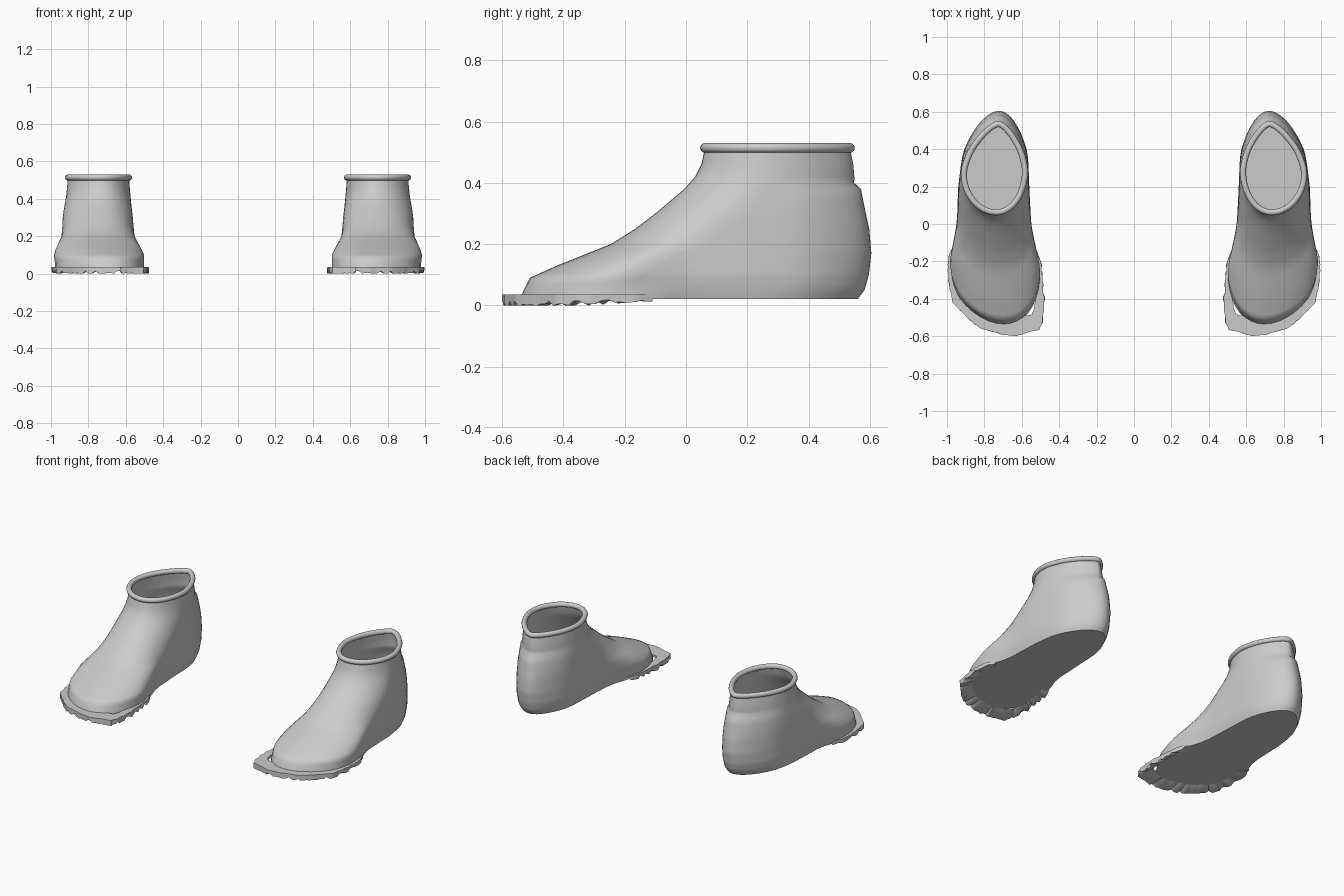
import bpy, bmesh, math, random

if "Cube" in bpy.data.objects:
    bpy.data.objects.remove(bpy.data.objects["Cube"])

random.seed(4)
gray = bpy.data.materials.new("plain gray")
gray.diffuse_color = (0.6, 0.6, 0.6, 1)
gray.use_nodes = True
gray.node_tree.nodes["Principled BSDF"].inputs["Base Color"].default_value = gray.diffuse_color


def interp(table, v):
    if v <= table[0][0]:
        return table[0][1]
    for (a, p), (b, q) in zip(table, table[1:]):
        if v <= b:
            return p + (q - p) * (v - a) / (b - a)
    return table[-1][1]


# Side profile: toe / instep and heel positions by height
FRONT = [(.02, -.54), (.05, -.53), (.09, -.51), (.13, -.42), (.17, -.32), (.2, -.245),
         (.25, -.165), (.3, -.1), (.38, -.005), (.42, .03), (.46, .05), (.515, .062)]
BACK = [(.02, .56), (.05, .583), (.1, .597), (.17, .605), (.25, .598), (.31, .585),
        (.385, .57), (.4, .549), (.44, .55), (.515, .535)]
# Plan: outer and inner sides by length
OUTER = [(-.55, .95), (-.4, .98), (-.2, .985), (-.1, .967), (0, .947), (.2, .94), (.4, .915), (.6, .87)]
INNER = [(-.55, .475), (-.4, .487), (-.25, .497), (-.1, .53), (0, .55), (.2, .56), (.4, .567), (.6, .59)]
TAPER = [(.02, .93), (.06, .98), (.1, 1), (.3, .98), (.4, .94), (.515, .9)]
N = 26


def outline(z):
    """Closed horizontal outline of the shoe at height z."""
    yf, yb = interp(FRONT, z), interp(BACK, z)
    nose = interp([(.1, .3), (.515, .25)], z)
    power = interp([(.3, .5), (.515, .66)], z)

    def point(i, side):
        y = yf + (yb - yf) * (1 - math.cos(math.pi * i / N)) / 2
        cx = interp([(-.5, .695), (0, .735), (.3, .74), (.6, .72)], y)
        u = min(1, (y - yf) / nose)
        v = min(1, (yb - y) / .28)
        w = math.sqrt(max(0, 1 - (1 - u) ** 2)) * max(0, 1 - (1 - v) ** 2) ** power
        taper = interp(TAPER, z) if y > -.1 else max(interp(TAPER, z), .98)
        return (cx + (interp(side, y) - cx) * w * taper, y, z)
    return [point(i, OUTER) for i in range(N + 1)] + [point(i, INNER) for i in range(N - 1, 0, -1)]


def skin(name, rings, closed_rings=True, closed_length=False, cap_first=False, angle=50):
    """Bridge point rings into a mesh and mirror it into a pair."""
    bm = bmesh.new()
    vs = [[bm.verts.new(p) for p in r] for r in rings]
    n, m = len(rings[0]), len(rings)
    for j in range(m if closed_length else m - 1):
        a, b = vs[j], vs[(j + 1) % m]
        for i in range(n if closed_rings else n - 1):
            k = (i + 1) % n
            bm.faces.new((a[i], a[k], b[k], b[i]))
    if cap_first:
        bm.faces.new(vs[0][::-1])
    bmesh.ops.recalc_face_normals(bm, faces=bm.faces)
    mesh = bpy.data.meshes.new(name)
    bm.to_mesh(mesh)
    bm.free()
    ob = bpy.data.objects.new(name, mesh)
    bpy.context.collection.objects.link(ob)
    mesh.materials.append(gray)
    bpy.context.view_layer.objects.active = ob
    ob.select_set(True)
    bpy.ops.object.shade_smooth_by_angle(angle=math.radians(angle))
    ob.select_set(False)
    ob.modifiers.new("pair", 'MIRROR').use_mirror_merge = False
    return ob


# Shoe upper with flat sole, open at the ankle
heights = [.02, .035, .05, .07, .09, .1, .115, .13, .15, .17, .185, .2, .225, .25, .275,
           .3, .34, .38, .4, .42, .46, .515]
skin("shoe_upper", [outline(z) for z in heights], cap_first=True)

# Rolled ankle collar
rim = outline(.514)
collar = []
for i, (x, y, z) in enumerate(rim):
    (x0, y0, _), (x1, y1, _) = rim[i - 1], rim[(i + 1) % len(rim)]
    d = math.hypot(x1 - x0, y1 - y0)
    nx, ny = (y1 - y0) / d, -(x1 - x0) / d
    collar.append([(x + nx * .016 * math.cos(t), y + ny * .016 * math.cos(t), z + .016 * math.sin(t))
                   for t in (math.tau * k / 10 for k in range(10))])
skin("ankle_collar", collar, closed_length=True)

# Ragged sole lip around the toe
LIP = [(.965, -.11), (.992, -.18), (.996, -.25), (.985, -.35), (.97, -.42), (.92, -.475), (.87, -.52),
       (.82, -.56), (.76, -.575), (.7, -.592), (.63, -.6), (.57, -.58), (.505, -.565), (.485, -.51),
       (.48, -.42), (.485, -.32), (.497, -.22), (.525, -.13)]
lip = []
steps = 4
for i in range((len(LIP) - 1) * steps + 1):
    j, f = divmod(i, steps)
    p, q = LIP[j], LIP[min(j + 1, len(LIP) - 1)]
    x, y = (p[k] + (q[k] - p[k]) * f / steps for k in (0, 1))
    x += random.uniform(-.004, .004)
    # inner edge tucks under the upper
    ix, iy = .71 + (x - .71) * .8, -.25 + (y + .25) * .74
    low = interp([(-.3, 0), (-.15, .012)], y) + random.choice((0, 0, .004, .014))
    lip.append([(ix, iy, .035), (x, y, .035), (x + random.uniform(-.003, .003), y, low),
                (.71 + (x - .71) * .95, -.25 + (y + .25) * .93, low), (ix, iy, .021)])
ob = skin("sole_lip", lip, angle=35)
